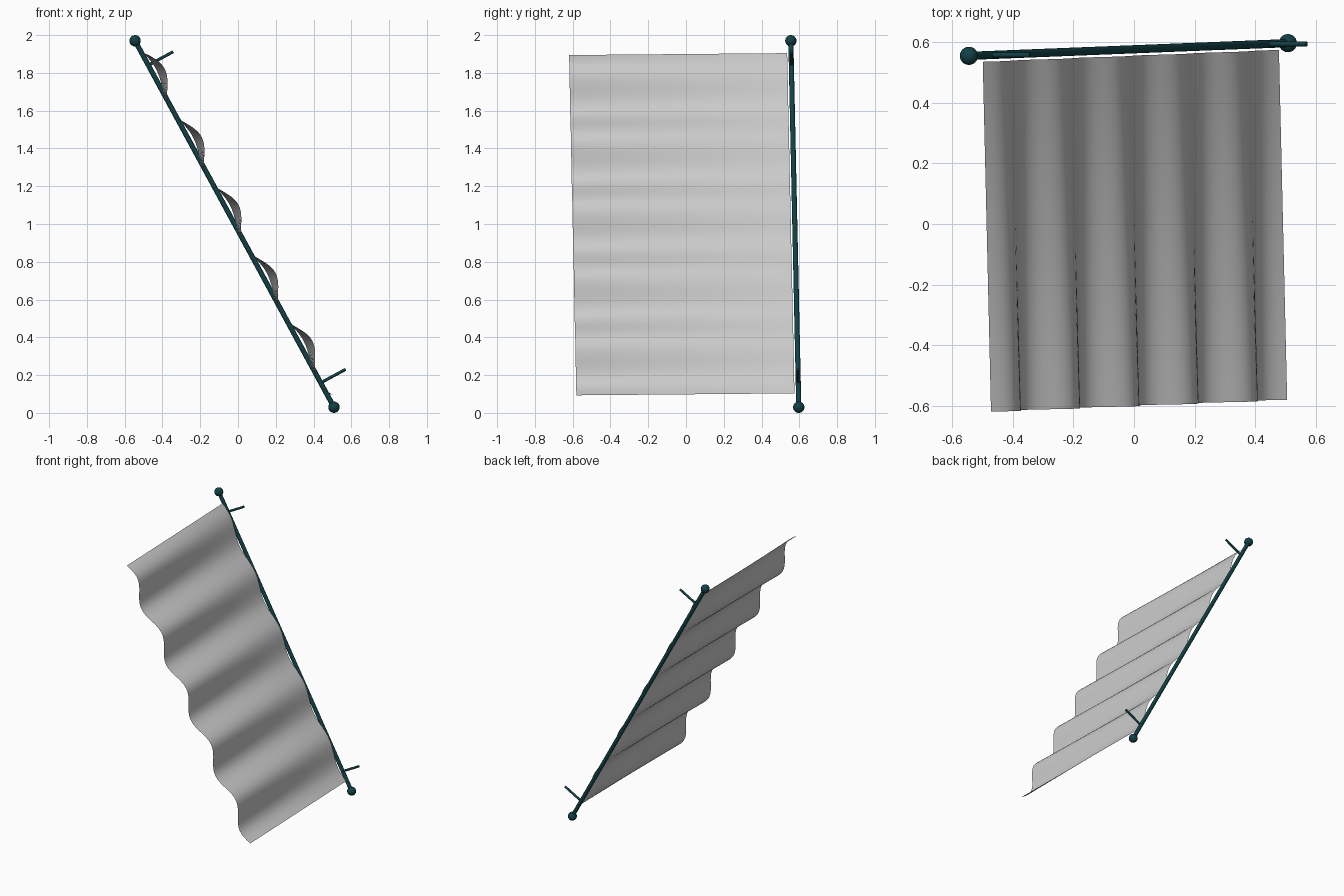
import bpy, bmesh, math
from mathutils import Vector

if "Cube" in bpy.data.objects:
    bpy.data.objects.remove(bpy.data.objects["Cube"])


def material(name, rgb):
    m = bpy.data.materials.new(name)
    m.diffuse_color = (*rgb, 1)
    m.use_nodes = True
    m.node_tree.nodes["Principled BSDF"].inputs["Base Color"].default_value = m.diffuse_color
    return m


TEAL = material("dark_teal", (0.006, 0.052, 0.062))
GREY = material("light_grey", (0.6, 0.6, 0.6))

# Tilted frame: along the pole, out of the cloth, and across the cloth
TOP = Vector((-0.545, 0.555, 1.97))
BOTTOM = Vector((0.508, 0.597, 0.03))
LENGTH = (BOTTOM - TOP).length
ALONG = (BOTTOM - TOP).normalized()
ACROSS = (Vector((0, -1, 0)) + ALONG * ALONG.y).normalized()
OUT = ALONG.cross(ACROSS).normalized()
if OUT.x < 0:
    OUT = -OUT


def finish(obj, name, mat):
    obj.name = name
    obj.data.materials.append(mat)
    bpy.ops.object.shade_smooth_by_angle(angle=math.radians(40))


def rod(name, a, b, radius, sides):
    bpy.ops.mesh.primitive_cylinder_add(vertices=sides, radius=radius,
                                        depth=(b - a).length, location=(a + b) / 2)
    obj = bpy.context.object
    obj.rotation_euler = (b - a).to_track_quat('Z', 'Y').to_euler()
    finish(obj, name, TEAL)


# Pole with a ball on each end
rod("pole", TOP, BOTTOM, 0.0135, 24)
for label, end in (("upper", TOP), ("lower", BOTTOM)):
    bpy.ops.mesh.primitive_uv_sphere_add(segments=24, ring_count=16, radius=0.03, location=end)
    finish(bpy.context.object, label + "_ball", TEAL)

# Short wall pegs near both ends
for label, dist in (("upper", 0.147), ("lower", LENGTH - 0.147)):
    start = TOP + ALONG * dist
    rod(label + "_peg", start, start + OUT * 0.15, 0.008, 16)

# Rippled cloth: five waves that deepen towards the free edge
NU, NV, WAVES = 120, 12, 5
MARGIN, WIDTH = 0.079, 1.155
bm = bmesh.new()
grid = []
for i in range(NU + 1):
    t = i / NU
    row = []
    for j in range(NV + 1):
        v = j / NV
        lift = 0.009 + 0.019 * v
        lift += (0.017 + 0.022 * v) * math.sin(2 * math.pi * WAVES * t)
        row.append(bm.verts.new(TOP + ALONG * (MARGIN + t * (LENGTH - 2 * MARGIN))
                                + ACROSS * (0.021 + WIDTH * v) + OUT * lift))
    grid.append(row)
for i in range(NU):
    for j in range(NV):
        bm.faces.new((grid[i][j], grid[i + 1][j], grid[i + 1][j + 1], grid[i][j + 1]))
bm.normal_update()
if sum(f.normal.dot(OUT) for f in bm.faces) < 0:
    bmesh.ops.reverse_faces(bm, faces=bm.faces[:])
mesh = bpy.data.meshes.new("cloth")
bm.to_mesh(mesh)
bm.free()
cloth = bpy.data.objects.new("cloth", mesh)
bpy.context.collection.objects.link(cloth)
bpy.ops.object.select_all(action='DESELECT')
bpy.context.view_layer.objects.active = cloth
cloth.select_set(True)
finish(cloth, "cloth", GREY)
